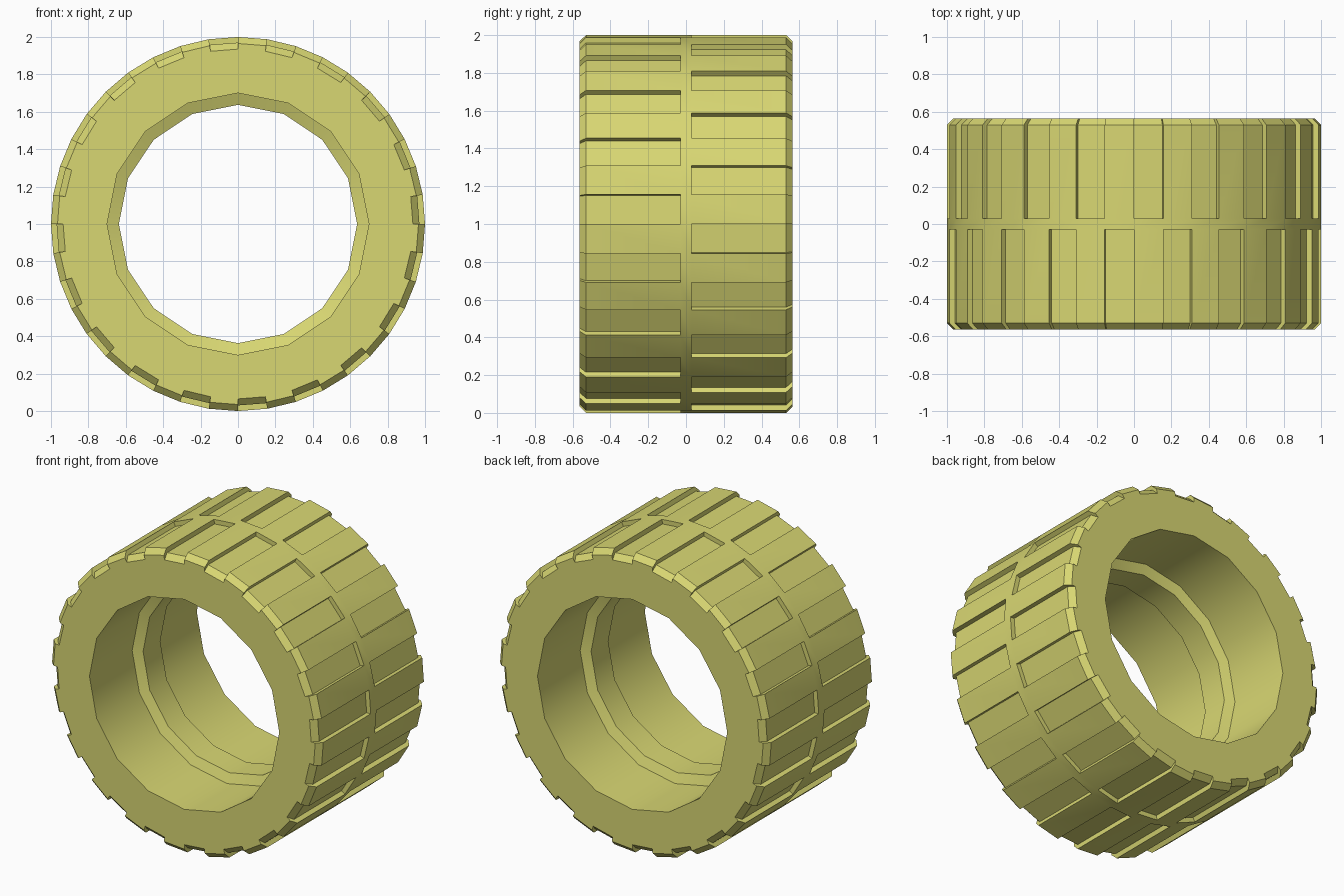
import bpy, bmesh
from math import sin, cos, radians, pi

cube = bpy.data.objects.get("Cube")
if cube:
    bpy.data.objects.remove(cube, do_unlink=True)

SECTORS, BORE_SIDES = 40, 16
HALF_WIDTH, CHAMFER, DEPTH, RIDGE = 0.565, 0.035, 0.03, 0.03
BORE_R, RIB_R, RIB_BASE, RIB_TOP = 0.7, 0.637, 0.115, 0.09
STEP = 2 * pi / SECTORS

bm = bmesh.new()


def point(r, y, angle):
    # angle runs clockwise from the top, seen from the front
    return (r * sin(angle), y, 1 + r * cos(angle))


def face(points):
    bm.faces.new([bm.verts.new(p) for p in points])


def sweep(profile, a, b):
    for (r0, y0), (r1, y1) in zip(profile, profile[1:]):
        face([point(r0, y0, a), point(r1, y1, a), point(r1, y1, b), point(r0, y0, b)])


def half_profile(grooved, side):
    # from the sidewall edge in to the central ridge
    r = 1 - DEPTH if grooved else 1
    path = [(r - CHAMFER, HALF_WIDTH), (r, HALF_WIDTH - CHAMFER), (r, RIDGE)]
    if grooved:
        path.append((1, RIDGE))
    return [(radius, side * y) for radius, y in path]


def is_groove(sector, side):
    return (sector % 2 == 1) == (side < 0)


# Tread: alternating lugs and grooves, staggered between the two halves
for i in range(SECTORS):
    a, b = i * STEP, (i + 1) * STEP
    front = half_profile(is_groove(i, -1), -1)
    back = half_profile(is_groove(i, 1), 1)
    sweep(front + back[::-1], a, b)
    # Groove side walls
    for side in (-1, 1):
        outline = half_profile(True, side) + half_profile(False, side)[1::-1]
        face([point(r, y, a) for r, y in outline])

# Sidewalls, one quarter at a time
for side in (-1, 1):
    y = side * HALF_WIDTH
    for q in range(4):
        outline = []
        for i in range(q * SECTORS // 4, (q + 1) * SECTORS // 4):
            r = half_profile(is_groove(i, side), side)[0][0]
            outline += [point(r, y, i * STEP), point(r, y, (i + 1) * STEP)]
        n = BORE_SIDES // 4
        for k in range(n, -1, -1):
            outline.append(point(BORE_R, y, (q * n + k) * 2 * pi / BORE_SIDES))
        face(outline)

# Bore with a raised central rib
bore = [(BORE_R, -HALF_WIDTH), (BORE_R, -RIB_BASE), (RIB_R, -RIB_TOP),
        (RIB_R, RIB_TOP), (BORE_R, RIB_BASE), (BORE_R, HALF_WIDTH)]
for k in range(BORE_SIDES):
    sweep(bore, k * 2 * pi / BORE_SIDES, (k + 1) * 2 * pi / BORE_SIDES)

bmesh.ops.remove_doubles(bm, verts=bm.verts, dist=0.0005)
bmesh.ops.recalc_face_normals(bm, faces=bm.faces)
mesh = bpy.data.meshes.new("tire")
bm.to_mesh(mesh)
bm.free()

# Material
rubber = bpy.data.materials.new("pale_olive_yellow")
rubber.use_nodes = True
color = (0.69, 0.68, 0.17, 1)
rubber.diffuse_color = color
rubber.node_tree.nodes["Principled BSDF"].inputs["Base Color"].default_value = color
mesh.materials.append(rubber)

tire = bpy.data.objects.new("tire", mesh)
bpy.context.collection.objects.link(tire)
bpy.ops.object.select_all(action='DESELECT')
tire.select_set(True)
bpy.context.view_layer.objects.active = tire
bpy.ops.object.shade_smooth_by_angle(angle=radians(30))
